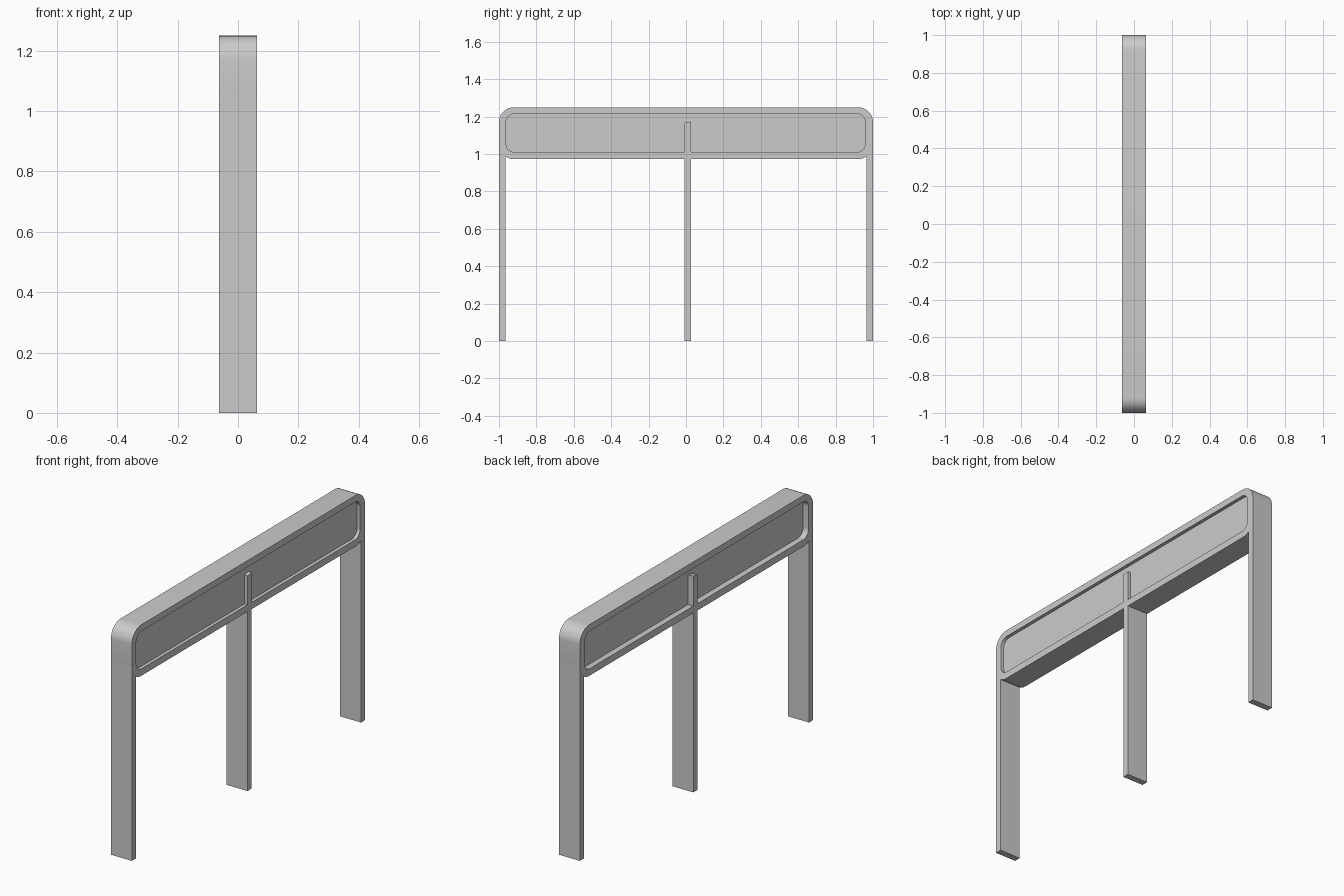
import bpy, bmesh, math

if "Cube" in bpy.data.objects:
    bpy.data.objects.remove(bpy.data.objects["Cube"])

HX = 0.0625            # half depth of everything
Z0, Z1 = 0.973, 1.25   # sign box bottom and top
R = 0.08               # outer corner radius
T = 0.035              # leg thickness


def finish(bm, name, smooth=False):
    bmesh.ops.recalc_face_normals(bm, faces=bm.faces)
    me = bpy.data.meshes.new(name)
    bm.to_mesh(me)
    bm.free()
    ob = bpy.data.objects.new(name, me)
    bpy.context.collection.objects.link(ob)
    if smooth:
        bpy.ops.object.select_all(action='DESELECT')
        ob.select_set(True)
        bpy.context.view_layer.objects.active = ob
        bpy.ops.object.shade_smooth_by_angle(angle=math.radians(30))
    return ob


def rounded_rect(y0, y1, z0, z1, r, seg=10):
    pts = []
    corners = [(y1 - r, z1 - r), (y0 + r, z1 - r), (y0 + r, z0 + r), (y1 - r, z0 + r)]
    for i, (cy, cz) in enumerate(corners):
        for k in range(seg + 1):
            a = math.pi / 2 * (i + k / seg)
            pts.append((cy + r * math.cos(a), cz + r * math.sin(a)))
    return pts


def loft(name, sections, smooth=False):
    """Skin a list of (x, yz profile) sections and cap both ends."""
    bm = bmesh.new()
    rings = [[bm.verts.new((x, y, z)) for y, z in prof] for x, prof in sections]
    for a, b in zip(rings, rings[1:]):
        n = len(a)
        for i in range(n):
            j = (i + 1) % n
            bm.faces.new((a[i], a[j], b[j], b[i]))
    bm.faces.new(rings[0])
    bm.faces.new(rings[-1])
    return finish(bm, name, smooth)


# Sign box: rounded frame with a recessed panel on both sides
outer = rounded_rect(-1, 1, Z0, Z1, R)
inner = rounded_rect(-0.962, 0.958, 1.01, 1.215, 0.045)
loft("sign_box", [(0.044, inner), (HX, inner), (HX, outer),
                  (-HX, outer), (-HX, inner), (-0.03, inner)], smooth=True)

# End legs: tops follow the rounded lower corners of the box
a_end = math.acos((R - T) / R)
arc = [(1 - R + R * math.cos(a_end * k / 6), Z0 + R - R * math.sin(a_end * k / 6))
       for k in range(7)]
leg = [(1 - T, 0), (1, 0)] + arc
for side, name in ((1, "back_leg"), (-1, "front_leg")):
    prof = [(side * y, z) for y, z in leg]
    loft(name, [(-HX, prof), (HX, prof)])

# Middle leg under the box, and its short upper ends inside the recesses
Y0, Y1 = -0.008, 0.027
post = [(Y0, 0), (Y1, 0), (Y1, Z0), (Y0, Z0)]
loft("middle_leg", [(-HX, post), (HX, post)])
stub = [(Y0, 1.01), (Y1, 1.01), (Y1, 1.173), (Y0, 1.167)]
loft("right_divider", [(0.044, stub), (HX, stub)])
loft("left_divider", [(-HX, stub), (-0.03, stub)])
